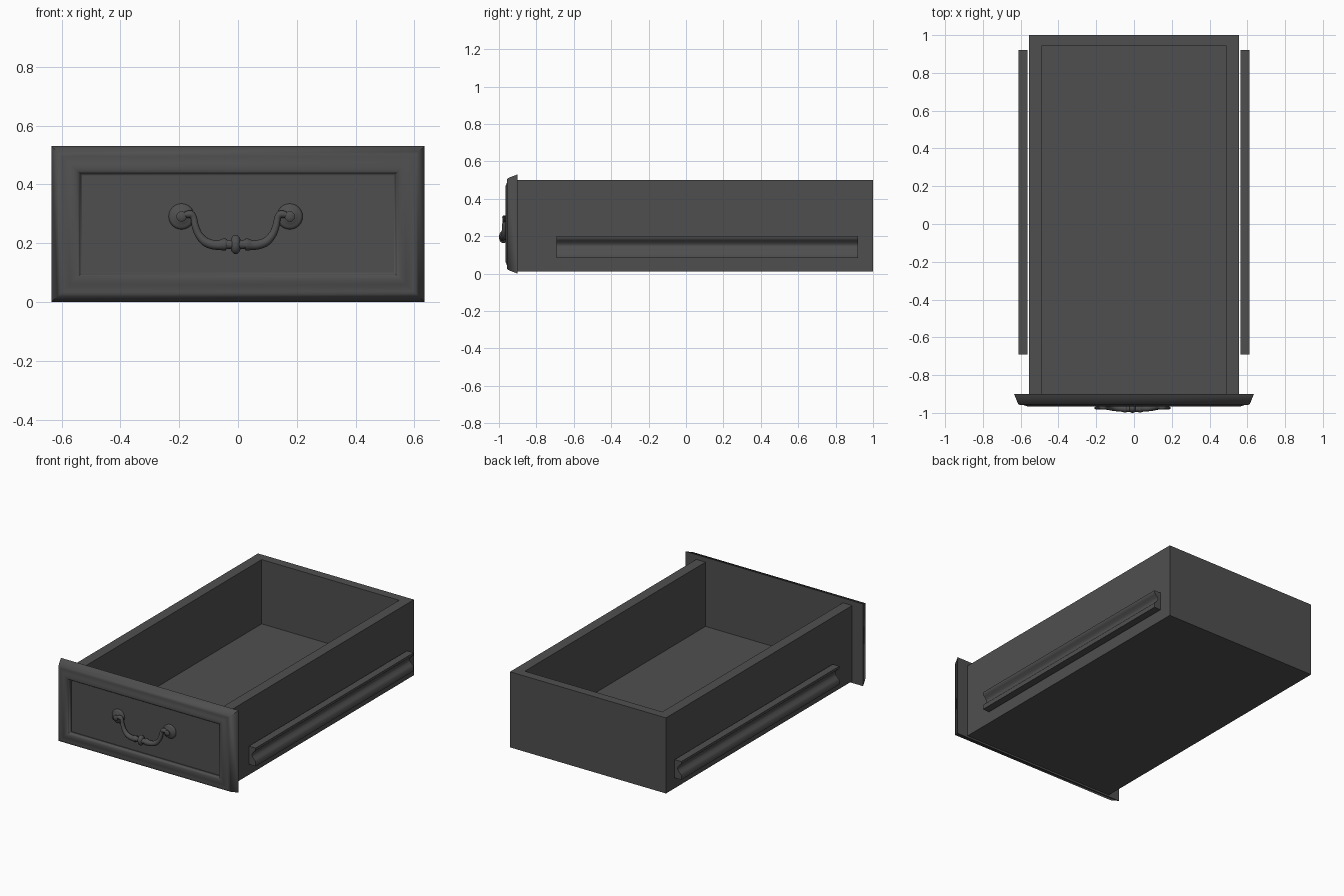
import bpy, bmesh, math
from mathutils import Vector

if "Cube" in bpy.data.objects:
    bpy.data.objects.remove(bpy.data.objects["Cube"])

dark = bpy.data.materials.new("dark_grey")
dark.diffuse_color = (0.078, 0.078, 0.078, 1)
dark.use_nodes = True
dark.node_tree.nodes["Principled BSDF"].inputs["Base Color"].default_value = dark.diffuse_color


def make(name, verts, faces, smooth=None):
    me = bpy.data.meshes.new(name)
    me.from_pydata(verts, [], faces)
    bm = bmesh.new()
    bm.from_mesh(me)
    bmesh.ops.recalc_face_normals(bm, faces=bm.faces)
    bm.to_mesh(me)
    bm.free()
    me.materials.append(dark)
    ob = bpy.data.objects.new(name, me)
    bpy.context.collection.objects.link(ob)
    if smooth:
        bpy.ops.object.select_all(action='DESELECT')
        ob.select_set(True)
        bpy.context.view_layer.objects.active = ob
        bpy.ops.object.shade_smooth_by_angle(angle=math.radians(smooth))
    return ob


def loft(name, rings, smooth=None):
    """Skin equal-sized closed rings and cap both ends."""
    n = len(rings[0])
    faces = [(r * n + i, r * n + (i + 1) % n, (r + 1) * n + (i + 1) % n, (r + 1) * n + i)
             for r in range(len(rings) - 1) for i in range(n)]
    faces += [tuple(range(n)), tuple(range((len(rings) - 1) * n, len(rings) * n))]
    return make(name, [v for ring in rings for v in ring], faces, smooth)


def rect(x, y0, y1, z):
    return [(-x, y0, z), (x, y0, z), (x, y1, z), (-x, y1, z)]


def lathe(name, centre, profile, axis='Y', scale=1, seg=24):
    """Revolve (radius, distance) pairs around the Y or X axis."""
    cx, cy, cz = centre
    rings = []
    for r, d in profile:
        ring = []
        for i in range(seg):
            a = 2 * math.pi * i / seg
            u, v = r * math.cos(a), r * math.sin(a)
            ring.append((cx + u, cy + d, cz + v) if axis == 'Y'
                        else (cx + d, cy + u * scale, cz + v))
        rings.append(ring)
    return loft(name, rings, 50)


# Open-topped box with walls and floor
loft("drawer_box", [rect(0.491, -0.90, 0.943, 0.085), rect(0.491, -0.90, 0.943, 0.5),
                    rect(0.557, -0.90, 1.0, 0.5), rect(0.557, -0.90, 1.0, 0.012)])

# Moulded drawer front: rectangle rings stepping inward (inset, y)
moulding = [(0, -0.90), (0.02, -0.952), (0.028, -0.957), (0.036, -0.957), (0.044, -0.958),
            (0.052, -0.960), (0.06, -0.9635), (0.07, -0.966), (0.08, -0.966), (0.088, -0.963),
            (0.093, -0.957), (0.095, -0.951), (0.1, -0.949), (0.1, -0.944)]
loft("drawer_front", [[(-0.635 + d * 1.05, y, d), (0.635 - d * 1.05, y, d),
                       (0.635 - d * 1.05, y, 0.531 - d), (-0.635 + d * 1.05, y, 0.531 - d)]
                      for d, y in moulding], 55)

# Grooved runners on both sides
groove = [(0.602 - 0.018 * math.sin(math.pi * k / 8), 0.123 + 0.055 * k / 8) for k in range(9)]
section = [(0.563, 0.084), (0.611, 0.084), (0.611, 0.114)] + groove + \
          [(0.611, 0.187), (0.611, 0.202), (0.563, 0.202)]
for side, label in ((-1, "left"), (1, "right")):
    loft("runner_" + label, [[(side * x, y, z) for x, z in section] for y in (-0.692, 0.92)], 60)

# Domed rosettes and pivot posts
HX = -0.008
for side, label in ((-1, "left"), (1, "right")):
    c = (HX + side * 0.184, 0, 0.291)
    lathe("rosette_" + label, c,
          [(0.044, -0.940), (0.044, -0.949), (0.041, -0.954), (0.036, -0.957), (0.031, -0.958),
           (0.025, -0.961), (0.018, -0.964), (0.012, -0.965)])
    lathe("post_" + label, c, [(0.012, -0.955), (0.012, -0.968), (0.018, -0.971),
                               (0.018, -0.977), (0.012, -0.981), (0.004, -0.982)], seg=12)

# Hanging bail: half path (offset x, y, z, radius), mirrored
half = [(0.182, -0.970, 0.294, 0.009), (0.155, -0.970, 0.299, 0.013), (0.143, -0.970, 0.288, 0.011),
        (0.138, -0.971, 0.262, 0.012), (0.127, -0.972, 0.232, 0.013), (0.106, -0.974, 0.207, 0.015),
        (0.080, -0.976, 0.196, 0.016), (0.056, -0.977, 0.194, 0.017), (0.036, -0.978, 0.196, 0.021),
        (0.030, -0.978, 0.196, 0.016), (0.0, -0.980, 0.196, 0.016)]
path = [(-x, y, z, r) for x, y, z, r in half] + half[-2::-1]


def spline(p, steps=4):
    """Catmull-Rom resampling of the path and its radius."""
    out = []
    for i in range(len(p) - 1):
        a, b, c, d = [Vector(p[max(0, min(len(p) - 1, i + k))]) for k in (-1, 0, 1, 2)]
        for s in range(steps):
            t = s / steps
            out.append(0.5 * (2 * b + (c - a) * t + (2 * a - 5 * b + 4 * c - d) * t * t
                              + (3 * b - a - 3 * c + d) * t ** 3))
    return out + [Vector(p[-1])]


pts = spline(path)
rings = []
for i, p in enumerate(pts):
    tan = (pts[min(i + 1, len(pts) - 1)].xyz - pts[max(i - 1, 0)].xyz).normalized()
    u = Vector((0, 1, 0))
    u = (u - tan * u.dot(tan)).normalized()
    w = tan.cross(u)
    rings.append([p.xyz + Vector((HX, 0, 0)) + p.w * (math.cos(a) * u + math.sin(a) * w)
                  for a in [2 * math.pi * k / 12 for k in range(12)]])
loft("handle_bail", rings, 50)

# Collar in the middle of the bail
lathe("handle_collar", (HX, -0.976, 0.196),
      [(0.018, -0.016), (0.026, -0.012), (0.032, -0.006), (0.033, 0),
       (0.032, 0.006), (0.026, 0.012), (0.018, 0.016)], 'X', 0.73)
